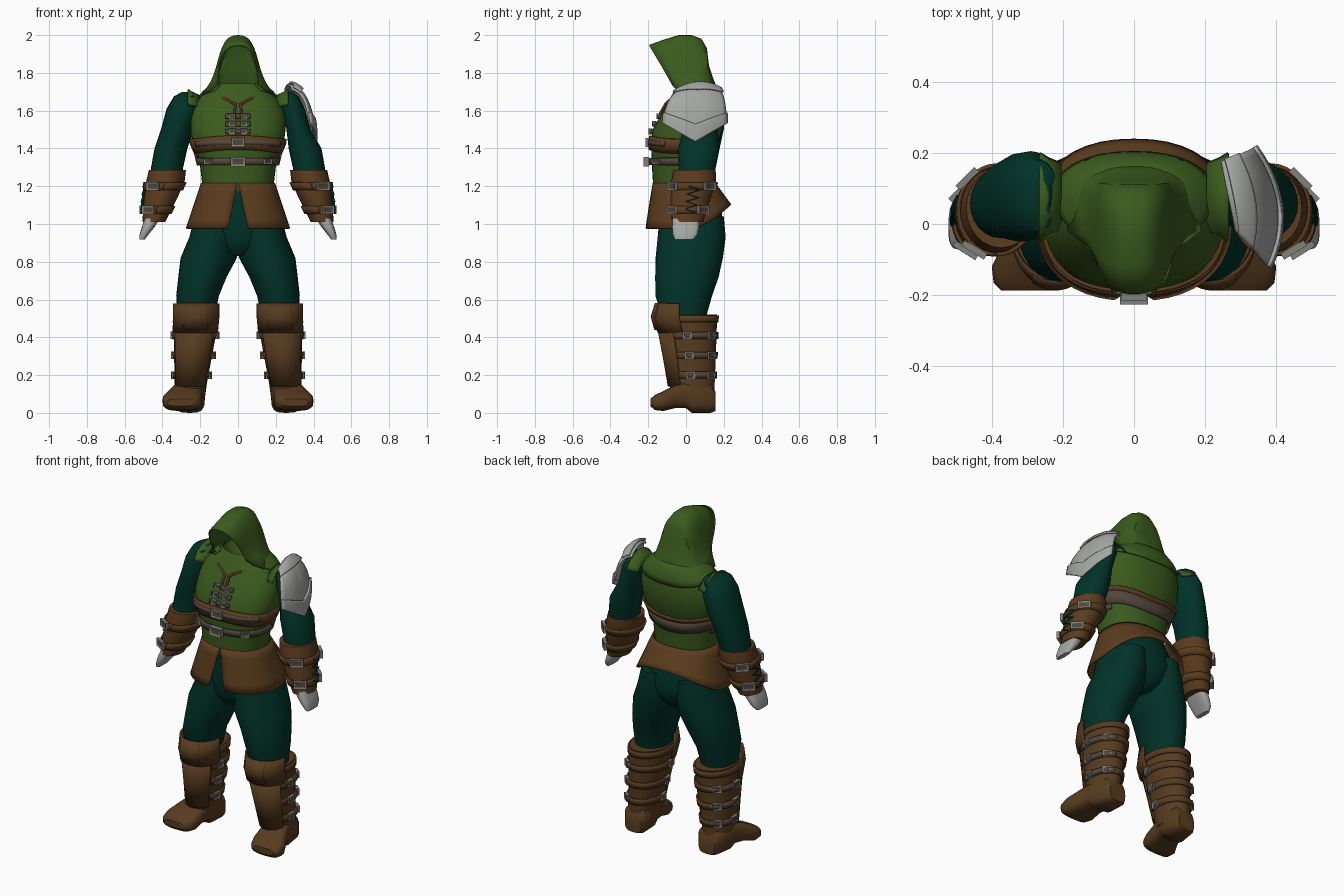
import bpy, bmesh
from math import sin, cos, pi, radians
from mathutils import Matrix

old = bpy.data.objects.get("Cube")
if old:
    bpy.data.objects.remove(old, do_unlink=True)


def material(name, r, g, b):
    m = bpy.data.materials.new(name)
    m.use_nodes = True
    m.diffuse_color = (r, g, b, 1)
    m.node_tree.nodes["Principled BSDF"].inputs["Base Color"].default_value = (r, g, b, 1)
    return m


GREEN = material("leaf green cloth", .044, .105, .013)
TEAL = material("dark teal cloth", .0003, .032, .021)
LEATHER = material("brown leather", .105, .045, .013)
BOOT = material("dark brown leather", .095, .044, .014)
STRAP = material("grey brown strap", .085, .062, .045)
STEEL = material("pale steel", .38, .39, .375)
BUCKLE = material("buckle grey", .21, .22, .21)
CORD = material("red brown cord", .11, .03, .012)


def finish(name, bm, mats, angle=40):
    bmesh.ops.recalc_face_normals(bm, faces=bm.faces)
    me = bpy.data.meshes.new(name)
    bm.to_mesh(me)
    bm.free()
    ob = bpy.data.objects.new(name, me)
    bpy.context.collection.objects.link(ob)
    for m in mats:
        me.materials.append(m)
    bpy.ops.object.select_all(action='DESELECT')
    ob.select_set(True)
    bpy.context.view_layer.objects.active = ob
    bpy.ops.object.shade_smooth_by_angle(angle=radians(angle))
    return ob


def grid(name, rows, mat, side=1, closed=False, caps=False, thick=0):
    """Skin rows of points; side -1 mirrors in x."""
    bm = bmesh.new()
    vs = [[bm.verts.new((x * side, y, z)) for x, y, z in r] for r in rows]
    n = len(rows[0])
    for a, b in zip(vs, vs[1:]):
        for i in range(n if closed else n - 1):
            j = (i + 1) % n
            bm.faces.new((a[i], a[j], b[j], b[i]))
    if caps:
        bm.faces.new(vs[0])
        bm.faces.new(vs[-1])
    ob = finish(name, bm, [mat])
    if thick:
        mod = ob.modifiers.new("thickness", 'SOLIDIFY')
        mod.thickness, mod.offset = thick, 0


def spow(v, p):
    return (1 if v >= 0 else -1) * abs(v) ** (2 / p)


def ring_point(r, a, p=2, off=0):
    """Angle 0 faces the front, 90 degrees the model's outer side."""
    cx, cy, z, rx, ry = r
    return (cx + (rx + off) * spow(sin(a), p), cy - (ry + off) * spow(cos(a), p), z)


def loft(name, rings, mat, side=1, p=2, n=24):
    rows = [[ring_point(r, 2 * pi * i / n, p) for i in range(n)] for r in rings]
    grid(name, rows, mat, side, closed=True, caps=True)


def at(rings, z):
    """Interpolated ring of a part at height z (rings run downward)."""
    for a, b in zip(rings, rings[1:]):
        if a[2] >= z >= b[2]:
            t = (a[2] - z) / (a[2] - b[2])
            return [u + (v - u) * t for u, v in zip(a, b)]
    return rings[-1]


def band(name, rings, z1, z0, mat, side=1, p=2, off=.008, a0=0, a1=360, n=32, wave=0):
    """Strap hugging a part; wave lifts it in front and dips it behind."""
    rows = []
    for k in range(3):
        row = []
        for i in range(n + 1):
            a = radians(a0 + (a1 - a0) * i / n)
            z = z0 + (z1 - z0) * k / 2 + wave * cos(a) ** 3
            row.append(ring_point(at(rings, z), a, p, off))
        rows.append(row)
    grid(name, rows, mat, side, thick=.01)


def buckle(name, rings, z, deg, side=1, p=2, w=.05, h=.04, off=.012, d=.018):
    """Small frame with a sunken leather centre."""
    a = radians(deg)
    x, y, z = ring_point(at(rings, z), a, p, off)
    bm = bmesh.new()
    bmesh.ops.create_cube(bm, size=1)
    bmesh.ops.scale(bm, vec=(w, d, h), verts=bm.verts)
    front = min(bm.faces, key=lambda f: f.calc_center_median().y)
    bmesh.ops.inset_region(bm, faces=[front], thickness=h * .28, depth=-d * .2)
    front.material_index = 1
    bm.transform(Matrix.Translation((x * side, y, z)) @ Matrix.Rotation(a * side, 4, 'Z'))
    finish(name, bm, [BUCKLE, STRAP])


def cord(name, pts, mat, r=.007, side=1):
    cu = bpy.data.curves.new(name, 'CURVE')
    cu.dimensions, cu.bevel_depth, cu.bevel_resolution = '3D', r, 1
    sp = cu.splines.new('POLY')
    sp.points.add(len(pts) - 1)
    for q, (x, y, z) in zip(sp.points, pts):
        q.co = (x * side, y, z, 1)
    cu.materials.append(mat)
    bpy.context.collection.objects.link(bpy.data.objects.new(name, cu))


# Vest, with a hollow at the neck
VEST = [(0, .045, 1.745, .115, .085), (0, .055, 1.70, .175, .12), (0, .045, 1.64, .23, .145),
        (0, .028, 1.57, .25, .165), (0, .008, 1.5, .252, .185), (0, -.008, 1.43, .243, .178),
        (0, -.017, 1.37, .218, .166), (0, -.02, 1.3, .2, .16), (0, -.02, 1.17, .185, .152)]
loft("vest", [(0, .045, 1.66, .085, .06)] + VEST, GREEN, p=2.3, n=36)
band("chest_belt", VEST, 1.45, 1.375, LEATHER, p=2.3, a0=-105, a1=105, wave=.018)
band("chest_strap", VEST, 1.435, 1.41, STRAP, p=2.3, off=.012, a0=-60, a1=60, wave=.01)
band("back_belt", VEST, 1.41, 1.34, STRAP, p=2.3, off=.01, a0=95, a1=265, wave=.03)
band("back_belt_trim", VEST, 1.435, 1.41, LEATHER, p=2.3, off=.01, a0=95, a1=265, wave=.03)
band("waist_strap", VEST, 1.35, 1.312, STRAP, p=2.3, off=.01, a0=-110, a1=110)
buckle("chest_buckle", VEST, 1.432, 0, p=2.3, w=.07, h=.048, off=.02)
buckle("waist_buckle", VEST, 1.33, 0, p=2.3, w=.08, h=.05, off=.03, d=.03)
for i, deg in enumerate((-42, 42)):
    buckle(f"waist_stud_{i}", VEST, 1.33, deg, p=2.3, h=.03, off=.016)
for i, z in enumerate((1.57, 1.53, 1.49)):
    band(f"chest_clasp_strap_{i}", VEST, z + .012, z - .012, STRAP, p=2.3, off=.005, a0=-12, a1=12, n=8)
    for j, deg in enumerate((-5, 5)):
        buckle(f"chest_clasp_{i}_{j}", VEST, z, deg, p=2.3, w=.034, h=.03, off=.01)
for s, side in (("left", 1), ("right", -1)):
    cord(f"{s}_neck_cord", [(.125, -.02, 1.70), (.075, -.075, 1.665), (.015, -.107, 1.635), (.018, -.15, 1.56)],
         CORD, .008, side)

# Hood made of arches from the pointed brim to the nape, flared at the foot
# (top y, top z, bottom y, bottom z, half width)
ARCHES = [(-.195, 1.945, -.07, 1.735, .105), (-.12, 1.972, -.05, 1.71, .107), (-.04, 1.997, -.02, 1.69, .11),
          (.03, 1.997, .03, 1.68, .112), (.08, 1.978, .08, 1.67, .112), (.108, 1.93, .12, 1.665, .105),
          (.118, 1.84, .15, 1.66, .09), (.145, 1.76, .18, 1.65, .06), (.18, 1.68, .19, 1.64, .02)]
rows = []
for k, (ty, tz, by, bz, w) in enumerate(ARCHES):
    row = []
    for i in range(29):
        t = pi * i / 28
        h = spow(sin(t), 2.6)
        c = spow(cos(t), 2.6)
        flare = .075 * min(k, 2) / 2 * (1 if c > 0 else -1) * (1 - h) ** 3.5
        row.append((w * c + flare, by + (ty - by) * h, bz + (tz - bz) * h))
    rows.append(row)
grid("hood", rows, GREEN, thick=.006)

# Mantle draped over the shoulders and back
rows = []
for k in range(5):
    row = []
    for i in range(33):
        a = radians(42 + 276 * i / 32)
        z = 1.74 - k / 4 * (.02 + .053 * (1 - cos(a)))
        row.append(ring_point(at(VEST, z), a, 2.3, .01))
    rows.append(row)
grid("hood_mantle", rows, GREEN, thick=.008)

# Split leather skirt, hem raised at the back
rows = []
for k in range(6):
    t = k / 5
    gap = .01 + .15 * t
    row = []
    for i in range(41):
        a = gap + (2 * pi - 2 * gap) * i / 40
        hem = .975 + .125 * max(0, -cos(a)) ** 1.5
        r = (0, -.01 + .022 * t, 1.215 - t * (1.215 - hem), .192 + .08 * t, .162 + .062 * t)
        row.append(ring_point(r, a, 2.3))
    rows.append(row)
grid("skirt", rows, LEATHER, thick=.01)

# Trousers
loft("hips", [(0, 0, 1.2, .17, .14), (0, .02, 1.08, .215, .165), (0, .03, .98, .235, .174),
              (0, .028, .92, .2, .165), (0, .022, .87, .14, .145), (0, .018, .83, .06, .1)], TEAL)
LEG = [(.12, .03, 1.04, .11, .17), (.13, .03, .93, .128, .18), (.155, .017, .82, .149, .178),
       (.188, .005, .72, .128, .168), (.214, -.012, .62, .113, .15), (.222, -.01, .52, .1, .12),
       (.225, 0, .44, .09, .1)]
SHAFT = [(.222, .01, .52, .112, .155), (.228, .012, .42, .113, .15), (.238, .022, .3, .1, .136),
         (.25, .032, .16, .086, .12), (.255, .035, .08, .08, .115)]
KNEE = [(.222, -.03, .58, .118, .125), (.222, -.03, .52, .118, .145), (.222, -.03, .47, .118, .155),
        (.226, -.012, .425, .115, .132)]
# Foot sections from heel to toe: y, centre x, half width, bottom, top
FOOT = [(.157, .25, .055, .01, .11), (.13, .25, .075, 0, .16), (.03, .26, .083, 0, .17),
        (.0, .265, .083, .025, .17), (-.06, .28, .09, .025, .145), (-.12, .295, .105, .01, .115),
        (-.165, .3, .095, .015, .095), (-.187, .303, .07, .035, .075)]
ARM = [(.265, .08, 1.70, .03, .05), (.275, .08, 1.675, .065, .1), (.29, .08, 1.61, .088, .125),
       (.32, .075, 1.5, .088, .125), (.355, .068, 1.4, .087, .11), (.375, .06, 1.3, .085, .098),
       (.385, .045, 1.2, .08, .09)]
BRACER = [(.374, .045, 1.285, .098, .112), (.385, .04, 1.22, .102, .12), (.415, .022, 1.12, .085, .103),
          (.446, .008, 1.01, .06, .083)]
HAND = [(.452, 0, 1.03, .04, .07), (.475, -.002, .985, .034, .072), (.497, -.004, .945, .024, .066),
        (.508, -.01, .918, .014, .05)]

for side, s in ((1, "left"), (-1, "right")):
    loft(f"{s}_leg", LEG, TEAL, side)
    loft(f"{s}_boot_shaft", SHAFT, BOOT, side)
    band(f"{s}_knee_guard", KNEE, .58, .425, BOOT, side, off=0, a0=-88, a1=88)
    band(f"{s}_knee_panel", KNEE, .58, .44, BOOT, side, off=.005, a0=-30, a1=30)
    band(f"{s}_shin_panel", SHAFT, .43, .14, BOOT, side, off=.005, a0=-55, a1=60)
    rows = []
    for y, cx, w, z0, z1 in FOOT:
        rows.append([(cx + w * spow(cos(2 * pi * i / 20), 3), y,
                      (z0 + z1) / 2 + (z1 - z0) / 2 * spow(sin(2 * pi * i / 20), 3)) for i in range(20)])
    grid(f"{s}_boot_foot", rows, BOOT, side, closed=True, caps=True)
    band(f"{s}_boot_cuff", SHAFT, .515, .48, BOOT, side, off=.004)
    for i, z in enumerate((.41, .305, .2)):
        band(f"{s}_boot_strap_{i}", SHAFT, z + .018, z - .018, BOOT, side, off=.005, a0=60, a1=300)
        band(f"{s}_boot_strap_end_{i}", SHAFT, z + .012, z - .012, STRAP, side, off=.009, a0=80, a1=165, n=12)
        for deg in (88, 140, 280):
            buckle(f"{s}_boot_buckle_{i}_{deg}", SHAFT, z, deg, side, off=.008)

    # Arm; the left shoulder is slimmer beneath its plate
    slim = .72 if side == 1 else 1
    rings = [(cx, cy, z, rx * slim, ry * slim) if z > 1.45 else (cx, cy, z, rx, ry) for cx, cy, z, rx, ry in ARM]
    loft(f"{s}_arm", rings, TEAL, side)
    loft(f"{s}_bracer", BRACER, LEATHER, side)
    for i, z in enumerate((1.2, 1.075)):
        band(f"{s}_bracer_strap_{i}", BRACER, z + .02, z - .02, LEATHER, side, off=.006)
        for deg in (32, 135):
            buckle(f"{s}_bracer_buckle_{i}_{deg}", BRACER, z, deg, side, w=.075, h=.045)
    lace = [ring_point(at(BRACER, 1.2 - .02 * i), radians(80 + 30 * (i % 2)), 2, .01) for i in range(8)]
    cord(f"{s}_bracer_lace", lace, TEAL, .007, side)
    loft(f"{s}_hand", HAND, STEEL, side, p=3)

    # Vest armhole frill
    rows = [[(x, .075 + r * cos(a), 1.575 + r * sin(a)) for a in [radians(25 + 10 * i) for i in range(14)]]
            for x, r in ((.205, .105), (.24, .12), (.265, .137))]
    grid(f"{s}_armhole_frill", rows, GREEN, side, thick=.008)


# Shoulder plate on the left arm, in overlapping layers
def plate(name, v0, v1, off):
    rows = []
    for k in range(9):
        v = (v0 + (v1 - v0) * k / 8) * pi / 2
        row = []
        for i in range(17):
            u = i / 8 - 1
            top, low = 1.738 - .03 * u * u, 1.435 + .1 * abs(u)
            row.append((.265 - .02 * u + (.138 + off) * sin(v) ** .9 * (1 - .35 * u * u),
                        .048 + .03 * (1 - sin(v)) + (.166 + off / 2) * u * (.58 + .42 * sin(v)),
                        top + off * cos(v) - (top - low) * (1 - cos(v)) ** .95))
        rows.append(row)
    grid(name, rows, STEEL, thick=.01)


plate("shoulder_plate", 0, .93, 0)
plate("shoulder_plate_rim", .8, 1, .012)
plate("shoulder_plate_crest", .05, .3, .014)
